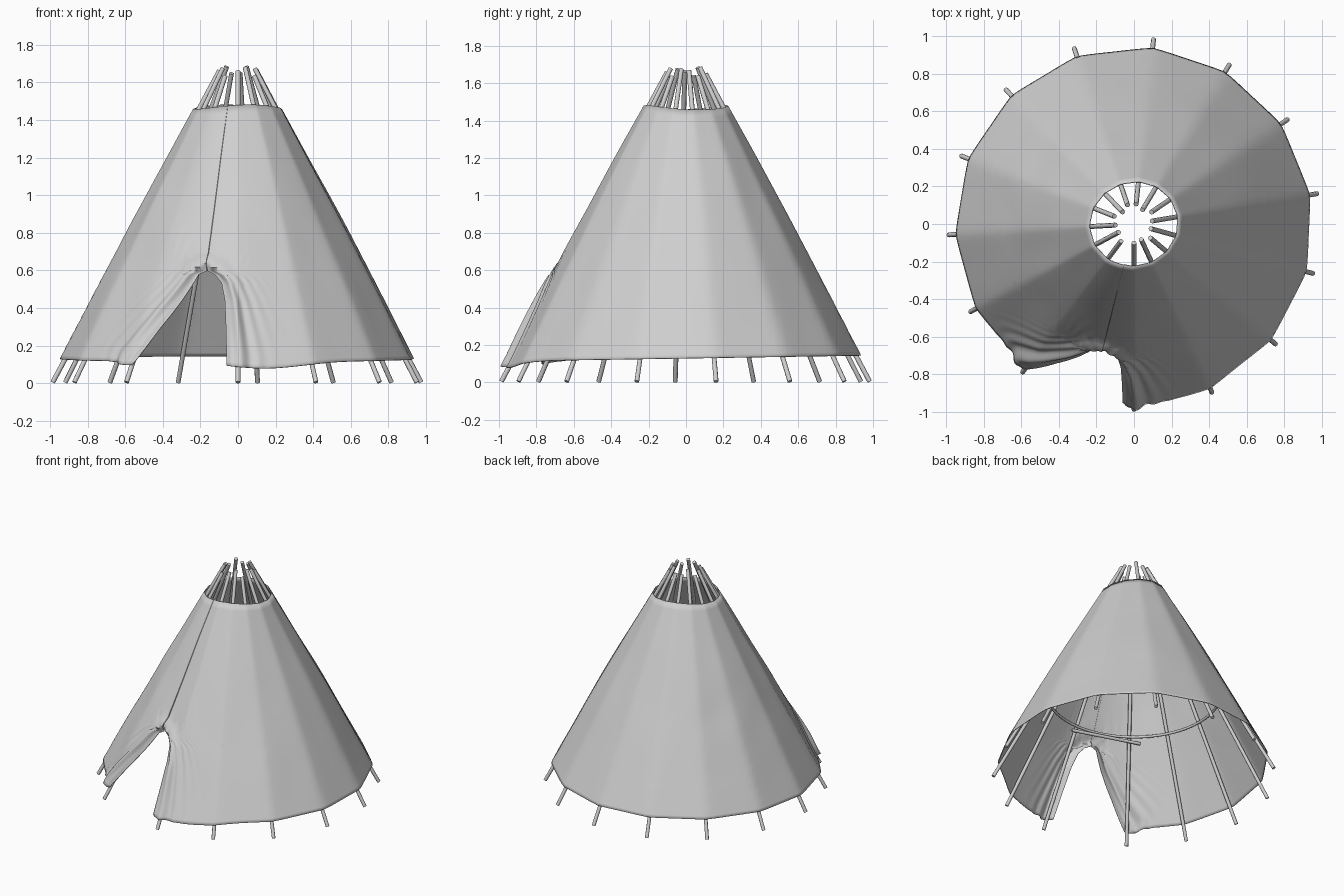
import bpy, bmesh, math
from mathutils import Vector, noise, geometry

cube = bpy.data.objects.get("Cube")
if cube:
    bpy.data.objects.remove(cube)

STEP = math.radians(24.85)      # angle between neighbouring poles
FRONT = -math.pi / 2            # first pole stands at the front
POLES = 14
SLOPE = 0.536                   # how fast poles lean inward with height
TOP = 1.47


def material(name, value):
    m = bpy.data.materials.new(name)
    m.use_nodes = True
    colour = (value, value, value, 1)
    m.diffuse_color = colour
    m.node_tree.nodes["Principled BSDF"].inputs["Base Color"].default_value = colour
    return m


GREY = material("plain grey", 0.62)


def rod(name, points, radius, closed=False):
    """Round bar along a path, with capped ends."""
    curve = bpy.data.curves.new(name, "CURVE")
    curve.dimensions = "3D"
    curve.bevel_depth = radius
    curve.bevel_resolution = 2
    curve.use_fill_caps = True
    spline = curve.splines.new("POLY")
    spline.points.add(len(points) - 1)
    for p, co in zip(spline.points, points):
        p.co = (*co, 1)
    spline.use_cyclic_u = closed
    curve.materials.append(GREY)
    ob = bpy.data.objects.new(name, curve)
    bpy.context.collection.objects.link(ob)
    return ob


def polar(r, angle, z):
    return Vector((r * math.cos(angle), r * math.sin(angle), z))


def pole_radius(z):
    return 0.99 - SLOPE * z


# Leaning poles
for i in range(POLES):
    a = FRONT + i * STEP
    tip = 1.66 + 0.025 * math.sin(i * 2.3)
    rod(f"pole_{i + 1}", [polar(pole_radius(z), a, z) for z in (0.005, tip)], 0.013)

# Inner hoops tied to the poles
for name, z in (("lower_hoop", 0.67), ("upper_hoop", 1.13)):
    r = pole_radius(z) - 0.024
    rod(name, [polar(r, math.tau * k / 64, z) for k in range(64)], 0.010, True)

# Bar above the doorway
rod("door_lintel", [(0.04, -0.63, 0.64), (-0.45, -0.47, 0.64)], 0.012)

# Doorway edges: height, then degrees from the front for each side
DOOR = [(0.12, -3.6, -36), (0.30, -4.3, -29), (0.45, -5.2, -22.5),
        (0.54, -7, -19), (0.58, -10, -17.5), (0.60, -14, -14), (1.5, -14, -14)]


def door_edges(z):
    for (z0, r0, l0), (z1, r1, l1) in zip(DOOR, DOOR[1:]):
        if z <= z1:
            t = (z - z0) / (z1 - z0)
            return math.radians(r0 + (r1 - r0) * t), math.radians(l0 + (l1 - l0) * t)


def flat(degrees, z):
    return Vector((math.radians(degrees) * pole_radius(z), z, 0))


rim = [flat(r, z) for z, r, l in DOOR[:-1]] + [flat(l, z) for z, r, l in DOOR[-3::-1]]


def door_distance(p):
    best = 9
    for a, b in zip(rim, rim[1:]):
        q, t = geometry.intersect_point_line(p, a, b)
        q = a.lerp(b, min(max(t, 0), 1))
        best = min(best, (p - q).length)
    return best


def bump(x, centre, width):
    return math.exp(-((x - centre) / width) ** 2)


def cover_point(angle, z_row):
    """Point on the cloth; angle is measured from the front pole."""
    panel = angle / STEP
    last = POLES - 1
    gap = math.tau / STEP - last
    frac = panel % 1 if 0 <= panel < last else ((panel - last) / gap if panel > 0 else 1 + panel / gap)
    # Uneven hem, fading to the top
    side = (angle + math.pi) % math.tau - math.pi
    fade = (TOP - z_row) / (TOP - 0.12)
    hem = 0.01 - 0.015 * math.cos(angle) - 0.035 * bump(side, 0.15, 0.3)
    hem -= 0.02 * bump(side, -0.65, 0.1)
    z = z_row + hem * fade ** 3
    z += 0.012 * math.sin(angle * 2 + 1) * (1 - fade) ** 6
    r = pole_radius(z) + 0.03 + 0.008 * math.sin(math.pi * fade)
    sag = 0.02 if panel < last else 0.008
    r -= sag * r * abs(math.sin(math.pi * frac))
    # Rolled edge and gathered folds around the doorway
    d = door_distance(Vector((side * pole_radius(z_row), z_row, 0)))
    spread = 0.35 + 0.65 * min(1, max(0, (0.68 - z_row) / 0.5))
    r += 0.022 * bump(d, 0.05, 0.035) - 0.025 * bump(d, 0, 0.018)
    r += 0.012 * math.cos(d / spread * 75) * bump(d, 0, 0.15) * spread
    # Soft wrinkles
    p = polar(r, FRONT + angle, z)
    r += 0.007 * noise.noise(Vector((p.x * 4, p.y * 4, z * 2 + p.x * 2))) * math.sin(math.pi * (0.1 + 0.9 * fade))
    return polar(r, FRONT + angle, z)


# Cloth cover, wrapped from one door edge round to the other
rows = [0.12 + 0.02 * i for i in range(30)]
rows += [0.70 + (TOP - 0.70) * i / 18 for i in range(1, 19)]
COLS = 220
bm = bmesh.new()
grid = []
for z in rows:
    start, end = door_edges(min(z, TOP))
    line = []
    for c in range(COLS + 1):
        u = c / COLS
        u -= 0.8 / math.tau * math.sin(math.tau * u)
        line.append(bm.verts.new(cover_point(start + (end + math.tau - start) * u, z)))
    grid.append(line)
for low, high in zip(grid, grid[1:]):
    for c in range(COLS):
        bm.faces.new((low[c], low[c + 1], high[c + 1], high[c]))
bmesh.ops.remove_doubles(bm, verts=bm.verts, dist=0.0005)
bmesh.ops.recalc_face_normals(bm, faces=bm.faces)
mesh = bpy.data.meshes.new("cloth_cover")
bm.to_mesh(mesh)
bm.free()
mesh.materials.append(GREY)
cover = bpy.data.objects.new("cloth_cover", mesh)
bpy.context.collection.objects.link(cover)
bpy.context.view_layer.objects.active = cover
cover.select_set(True)
bpy.ops.object.shade_smooth_by_angle(angle=math.radians(50))
shell = cover.modifiers.new("thickness", "SOLIDIFY")
shell.thickness = 0.005
shell.offset = -1
